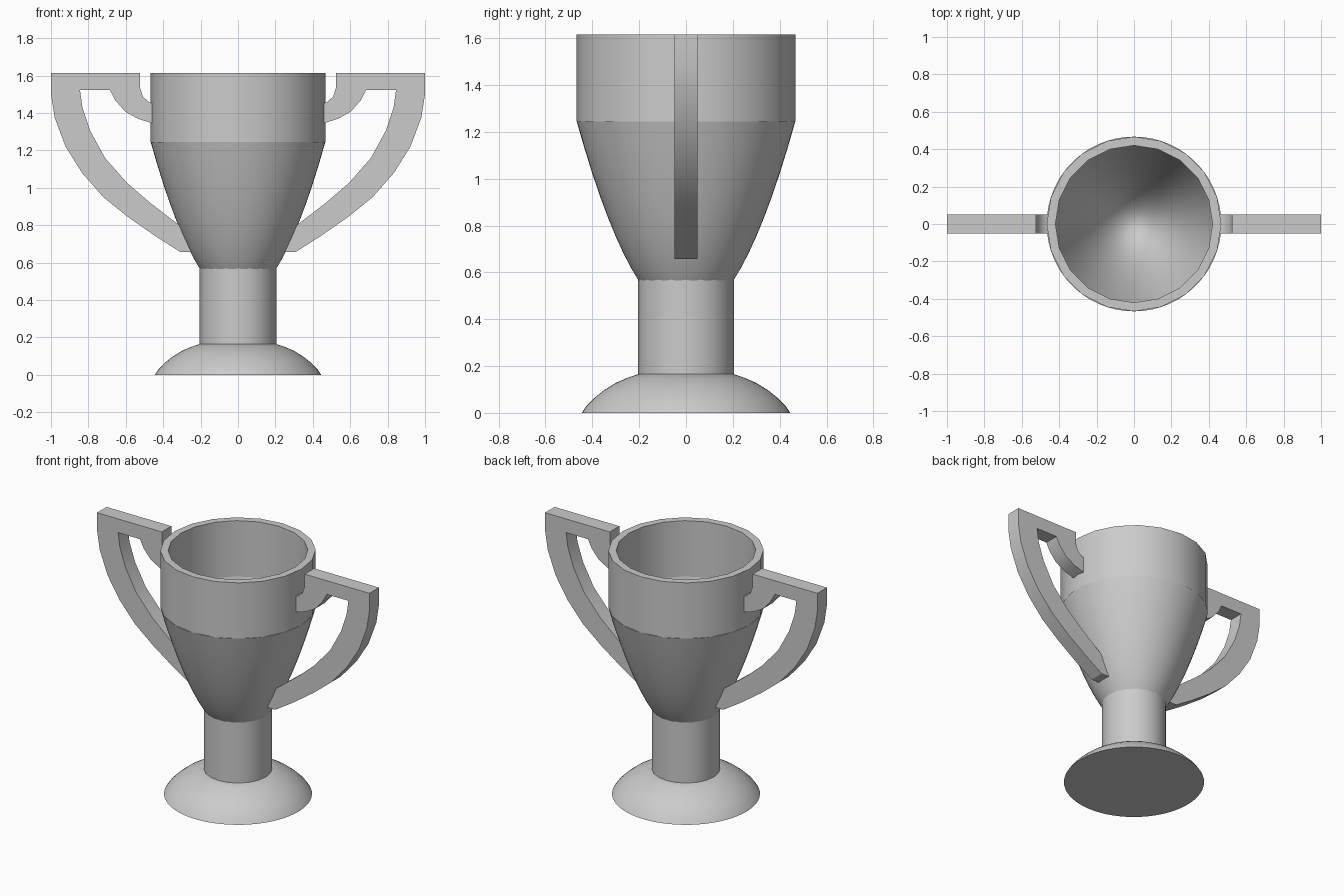
import bpy, bmesh, math

cube = bpy.data.objects.get("Cube")
if cube:
    bpy.data.objects.remove(cube, do_unlink=True)

grey = bpy.data.materials.new("light grey")
grey.use_nodes = True
colour = (0.6, 0.6, 0.6, 1)
grey.diffuse_color = colour
grey.node_tree.nodes["Principled BSDF"].inputs["Base Color"].default_value = colour


def finish(name, bm):
    """Turn a bmesh into a shaded, coloured object."""
    bmesh.ops.remove_doubles(bm, verts=bm.verts, dist=0.0001)
    bmesh.ops.recalc_face_normals(bm, faces=bm.faces)
    mesh = bpy.data.meshes.new(name)
    bm.to_mesh(mesh)
    bm.free()
    mesh.materials.append(grey)
    obj = bpy.data.objects.new(name, mesh)
    bpy.context.collection.objects.link(obj)
    bpy.ops.object.select_all(action='DESELECT')
    obj.select_set(True)
    bpy.context.view_layer.objects.active = obj
    bpy.ops.object.shade_smooth_by_angle(angle=math.radians(30))
    return obj


def lathe(name, profile, sides):
    """Spin an (r, z) profile around the z axis."""
    bm = bmesh.new()
    verts = [bm.verts.new((r, 0, z)) for r, z in profile]
    edges = [bm.edges.new(pair) for pair in zip(verts, verts[1:])]
    bmesh.ops.spin(bm, geom=verts + edges, axis=(0, 0, 1), cent=(0, 0, 0),
                   angle=math.tau, steps=sides)
    return finish(name, bm)


def parabola(radius, bottom, top, start, steps=14):
    """Points up a parabolic bowl wall, from a fraction of its radius."""
    fractions = [start + (1 - start) * i / steps for i in range(steps + 1)]
    return [(radius * f, bottom + (top - bottom) * f * f) for f in fractions]


# Domed foot with a flat underside
lathe("foot", [(0, 0), (.445, 0), (.425, .03), (.39, .065), (.35, .097),
               (.3, .128), (.25, .15), (.205, .165), (0, .165)], 64)

# Stem, running up into the bowl wall
lathe("stem", [(.205, .15), (.205, .59)], 20)

# Rounded lower bowl, outside and inside
SEAM = 1.245
outer = parabola(.467, .407, SEAM, 0)
inner = parabola(.42, .46, SEAM, 0)
lathe("lower_bowl", outer + inner[::-1], 60)

# Straight upper bowl with a flat rim
lathe("upper_bowl", [(.467, SEAM), (.467, 1.615), (.42, 1.615), (.42, SEAM)], 20)

# Handle outline: outer sweep, inner sweep, then the hook back to the bowl
handle = [(.524, 1.615), (1, 1.615), (1, 1.5), (.98, 1.375), (.922, 1.22),
          (.834, 1.08), (.72, .95), (.59, .845), (.444, .743), (.31, .658),
          (.245, .658), (.28, .773), (.31, .797), (.47, .92), (.594, 1.027),
          (.711, 1.16), (.79, 1.305), (.832, 1.43), (.845, 1.524),
          (.685, 1.524), (.658, 1.47), (.604, 1.408), (.535, 1.369),
          (.445, 1.341), (.445, 1.45), (.475, 1.457), (.508, 1.487), (.524, 1.535)]

for name, side in (("left_handle", 1), ("right_handle", -1)):
    bm = bmesh.new()
    face = bm.faces.new([bm.verts.new((side * x, -.05, z)) for x, z in handle])
    new = bmesh.ops.extrude_face_region(bm, geom=[face])["geom"]
    moved = [v for v in new if isinstance(v, bmesh.types.BMVert)]
    bmesh.ops.translate(bm, verts=moved, vec=(0, .1, 0))
    # The extrusion may drop the starting face, so close any open side
    bmesh.ops.holes_fill(bm, edges=[e for e in bm.edges if e.is_boundary], sides=0)
    finish(name, bm)
